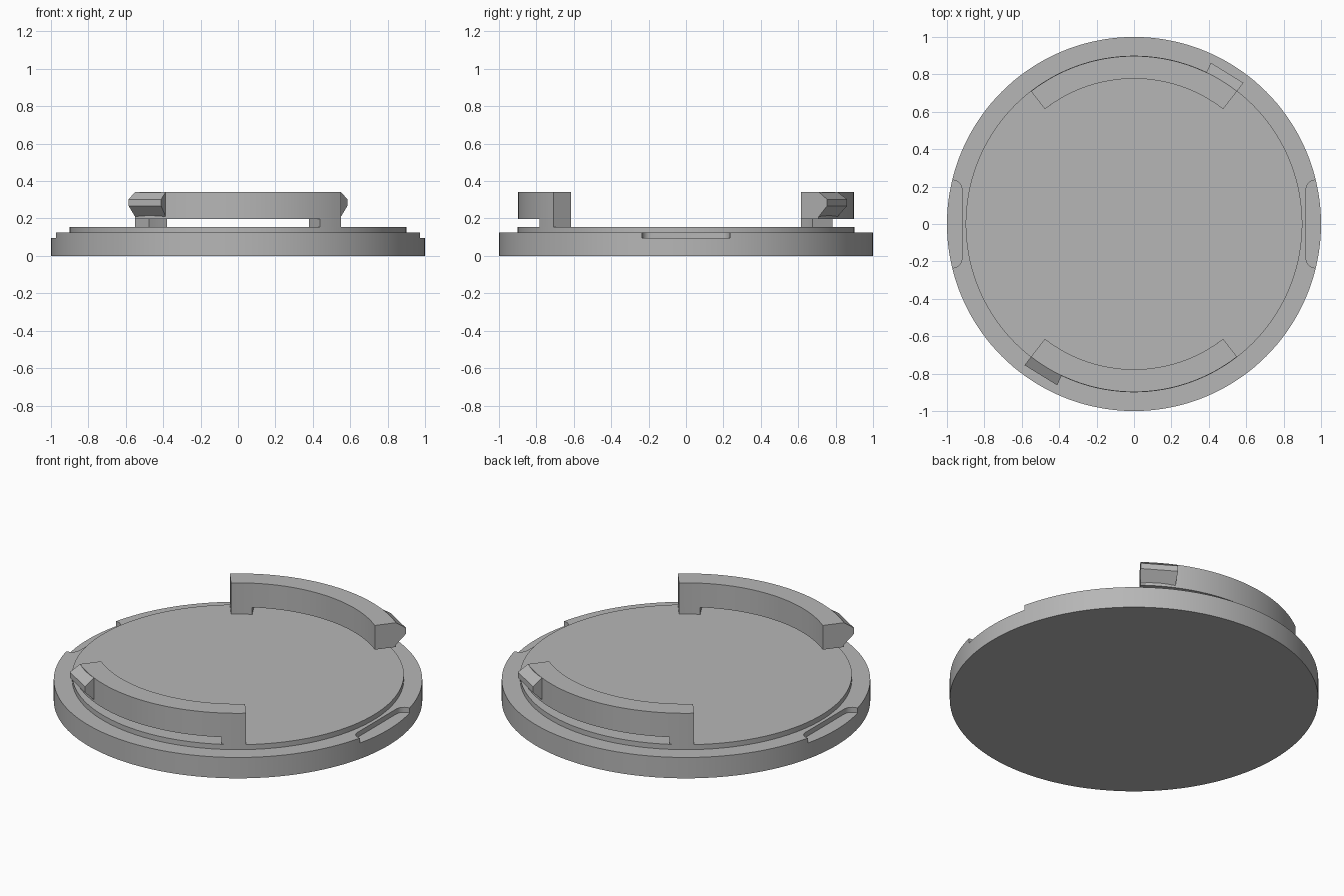
import bpy, bmesh
from math import sin, cos, pi, radians

cube = bpy.data.objects.get("Cube")
if cube:
    bpy.data.objects.remove(cube, do_unlink=True)

GREY = (0.47, 0.47, 0.47, 1)
grey = bpy.data.materials.new("plain grey")
grey.use_nodes = True
grey.diffuse_color = GREY
grey.node_tree.nodes["Principled BSDF"].inputs["Base Color"].default_value = GREY


def finish(bm, name):
    bmesh.ops.recalc_face_normals(bm, faces=bm.faces)
    mesh = bpy.data.meshes.new(name)
    bm.to_mesh(mesh)
    bm.free()
    obj = bpy.data.objects.new(name, mesh)
    bpy.context.collection.objects.link(obj)
    mesh.materials.append(grey)
    return obj


def activate(obj):
    bpy.ops.object.select_all(action='DESELECT')
    obj.select_set(True)
    bpy.context.view_layer.objects.active = obj


def smooth(obj):
    activate(obj)
    bpy.ops.object.shade_smooth_by_angle(angle=radians(25))


def prism(bm, outline, z0, z1):
    """Extrude a flat outline upwards."""
    low = bm.faces.new([bm.verts.new((x, y, z0)) for x, y in outline])
    top = bmesh.ops.extrude_face_region(bm, geom=[low], use_keep_orig=True)
    verts = [g for g in top['geom'] if isinstance(g, bmesh.types.BMVert)]
    bmesh.ops.translate(bm, verts=verts, vec=(0, 0, z1 - z0))


def arc_sweep(name, profile, start, end, steps):
    """Sweep a closed (radius, height) profile around z, with end caps."""
    bm = bmesh.new()
    rings = []
    for i in range(steps + 1):
        a = radians(start + (end - start) * i / steps)
        rings.append([bm.verts.new((r * cos(a), r * sin(a), z)) for r, z in profile])
    for r0, r1 in zip(rings, rings[1:]):
        for j in range(len(profile)):
            k = (j + 1) % len(profile)
            bm.faces.new((r0[j], r0[k], r1[k], r1[j]))
    bm.faces.new(rings[0])
    bm.faces.new(rings[-1])
    obj = finish(bm, name)
    smooth(obj)


# Stepped round base
SIDES = 144
bm = bmesh.new()
rings = []
for r, z in ((1, 0), (1, 0.125), (0.9, 0.125), (0.9, 0.155)):
    rings.append([bm.verts.new((r * cos(2 * pi * i / SIDES), r * sin(2 * pi * i / SIDES), z))
                  for i in range(SIDES)])
for r0, r1 in zip(rings, rings[1:]):
    for i in range(SIDES):
        k = (i + 1) % SIDES
        bm.faces.new((r0[i], r0[k], r1[k], r1[i]))
bm.faces.new(rings[0])
bm.faces.new(rings[-1])
base = finish(bm, "base")

# Rounded finger notches cut in both sides of the rim
INNER, HALF, ROUND = 0.92, 0.235, 0.05
corner = [(INNER + ROUND * (1 - cos(t * pi / 12)), HALF - ROUND * (1 - sin(t * pi / 12)))
          for t in range(7)]
half = corner + [(1.1, HALF)]
outline = half + [(x, -y) for x, y in reversed(half)]
bm = bmesh.new()
for side in (1, -1):
    prism(bm, [(side * x, side * y) for x, y in outline], 0.095, 0.14)
cutter = finish(bm, "notch_cutter")
cutter.hide_render = True
cut = base.modifiers.new("notches", 'BOOLEAN')
cut.operation = 'DIFFERENCE'
cut.solver = 'EXACT'
cut.object = cutter
activate(base)
bpy.ops.object.modifier_apply(modifier=cut.name)
bpy.data.objects.remove(cutter, do_unlink=True)
smooth(base)

# Two curved clip arms, half a turn apart, each with a foot and a hook
IN, OUT, LOW, TOP = 0.777, 0.898, 0.197, 0.342
arm = [(IN, LOW), (OUT, LOW), (OUT, TOP), (IN, TOP)]
foot = [(IN, 0.15), (OUT, 0.15), (OUT, LOW), (IN, LOW)]
hook = [(0.88, 0.21), (OUT, 0.21), (0.955, 0.268), (0.955, 0.302), (OUT, TOP), (0.88, TOP)]
for name, turn in (("back", 0), ("front", 180)):
    arc_sweep(name + "_arm", arm, turn + 52.2, turn + 127.8, 32)
    arc_sweep(name + "_foot", foot, turn + 119.3, turn + 127.8, 4)
    arc_sweep(name + "_hook", hook, turn + 52.2, turn + 64.5, 1)
